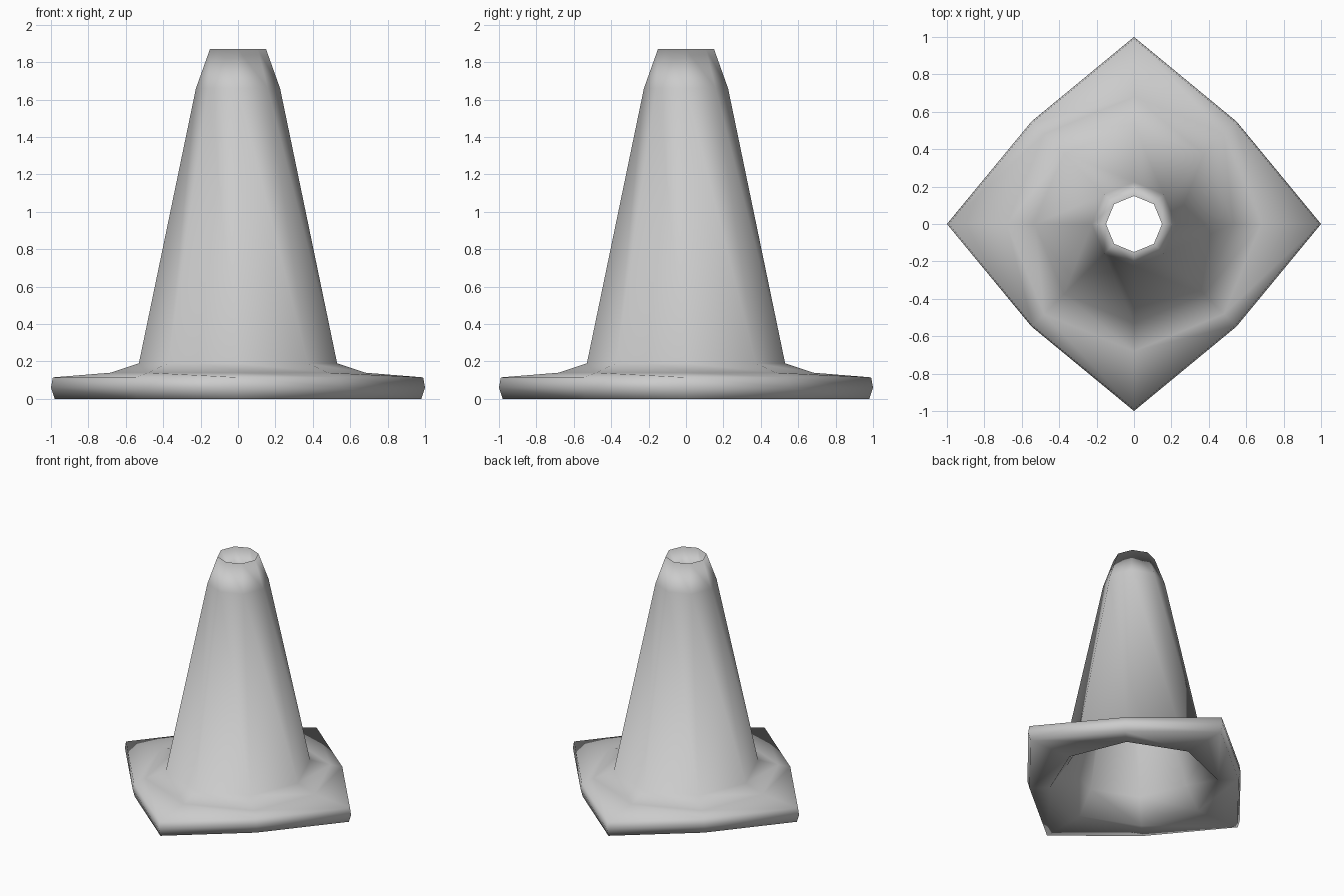
import bpy, bmesh, math

if "Cube" in bpy.data.objects:
    bpy.data.objects.remove(bpy.data.objects["Cube"], do_unlink=True)

SIDES = 8

grey = bpy.data.materials.new("plain grey")
grey.use_nodes = True
color = (0.6, 0.6, 0.6, 1.0)
grey.diffuse_color = color
grey.node_tree.nodes["Principled BSDF"].inputs["Base Color"].default_value = color

# Each ring: radius on the axes, radius on the diagonals, height
ROUND = 1.0
SQUARE = 0.775
rings = [
    (0.15, ROUND, 1.87),    # rim
    (0.225, ROUND, 1.66),   # shoulder
    (0.53, ROUND, 0.19),    # foot of the cone
    (0.68, ROUND, 0.14),    # flare onto the base
    (0.99, SQUARE, 0.115),  # base top edge
    (1.0, SQUARE, 0.06),    # base side
    (0.98, SQUARE, 0.0),    # base bottom edge
    (0.61, ROUND, 0.0),     # opening underneath
    (0.49, ROUND, 0.17),    # inner foot
    (0.16, ROUND, 1.64),    # inner shoulder
]

# Hollow shell: the profile closes on itself at the rim
bm = bmesh.new()
loops = []
for radius, diagonal, z in rings:
    loop = []
    for i in range(SIDES):
        r = radius * (diagonal if i % 2 else 1.0)
        a = math.tau * i / SIDES
        loop.append(bm.verts.new((r * math.cos(a), r * math.sin(a), z)))
    loops.append(loop)

for k, upper in enumerate(loops):
    lower = loops[(k + 1) % len(loops)]
    for i in range(SIDES):
        j = (i + 1) % SIDES
        face = bm.faces.new((upper[i], lower[i], lower[j], upper[j]))
        face.smooth = True
bmesh.ops.recalc_face_normals(bm, faces=bm.faces)

mesh = bpy.data.meshes.new("cone_shell")
bm.to_mesh(mesh)
bm.free()
mesh.materials.append(grey)
cone = bpy.data.objects.new("cone_shell", mesh)
bpy.context.collection.objects.link(cone)
